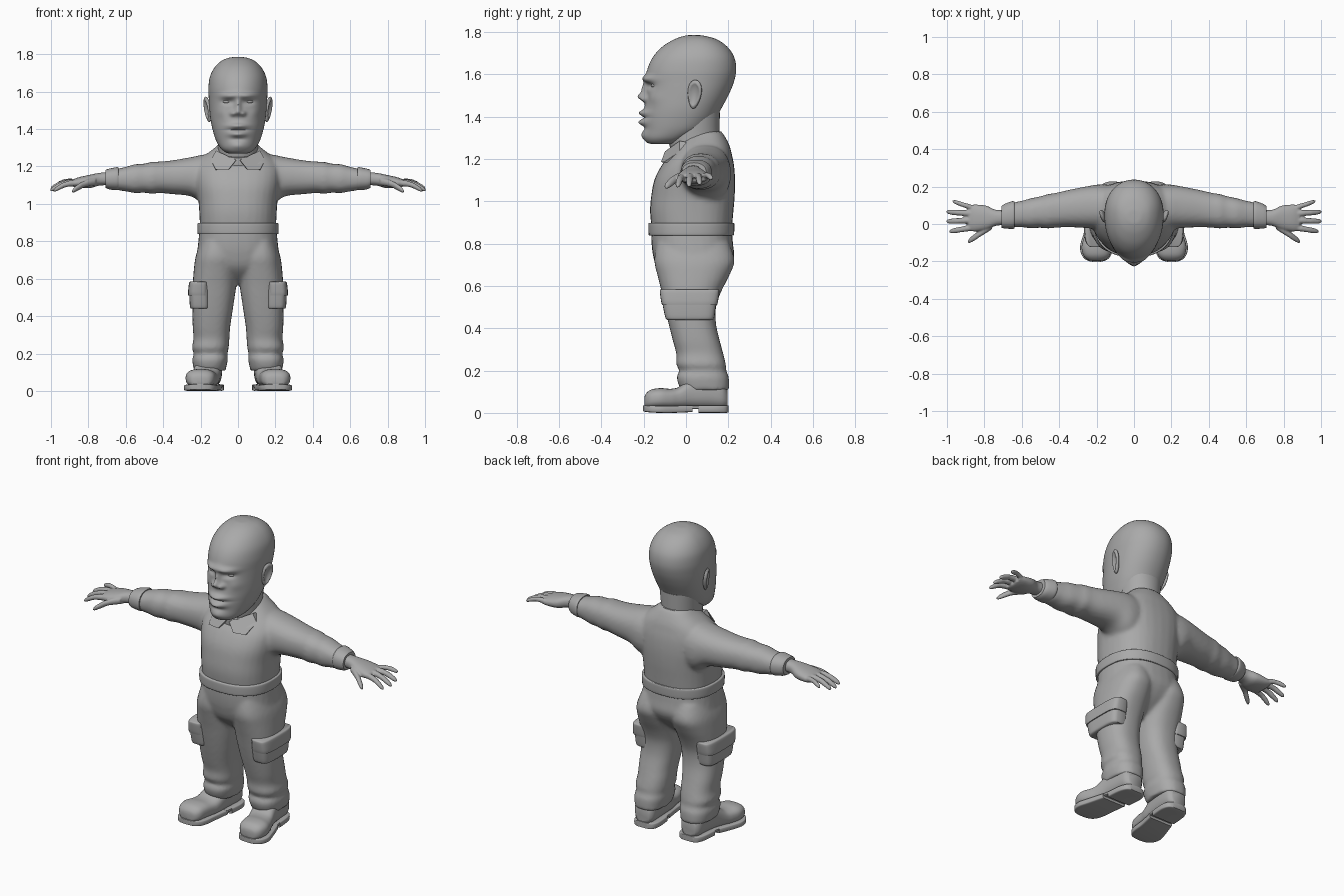
import bpy, bmesh, math
from mathutils import Vector, Matrix

grey = bpy.data.materials.new("plain grey")
grey.diffuse_color = (0.4, 0.4, 0.4, 1)


def spline(rows, steps):
    """Smoothly resample rows of numbers."""
    out, n = [], len(rows)
    for i in range(n - 1):
        p0, p1 = rows[max(i - 1, 0)], rows[i]
        p2, p3 = rows[i + 1], rows[min(i + 2, n - 1)]
        for k in range(steps):
            t = k / steps
            out.append([0.5 * (2 * b + (c - a) * t + (2 * a - 5 * b + 4 * c - d) * t * t
                               + (3 * b - a - 3 * c + d) * t ** 3)
                        for a, b, c, d in zip(p0, p1, p2, p3)])
    return out + [list(rows[-1])]


def loft(bm, axis, rows, e=2.3, seg=32, steps=4, mid=0.5, side=1):
    """Skin rings (position, a0, a1, b0, b1) along an axis; a, b are the other two axes in order."""
    rings = []
    for p, a0, a1, b0, b1 in spline(rows, steps):
        ring = []
        bc = b0 + (b1 - b0) * mid
        for i in range(seg):
            t = 2 * math.pi * i / seg
            c, s = math.cos(t), math.sin(t)
            a = (a0 + a1) / 2 + (a1 - a0) / 2 * math.copysign(abs(c) ** (2 / e), c)
            b = bc + ((b1 - bc) if s > 0 else (bc - b0)) * math.copysign(abs(s) ** (2 / e), s)
            co = {"x": (p, a, b), "y": (a, p, b), "z": (a, b, p)}[axis]
            ring.append(bm.verts.new((co[0] * side, co[1], co[2])))
        rings.append(ring)
    for r, q in zip(rings, rings[1:]):
        for i in range(seg):
            j = (i + 1) % seg
            bm.faces.new((r[i], r[j], q[j], q[i]))
    bm.faces.new(rings[0])
    bm.faces.new(rings[-1])


def finish(name, bm, voxel=None, smooth=3, angle=40):
    bmesh.ops.recalc_face_normals(bm, faces=bm.faces)
    me = bpy.data.meshes.new(name)
    bm.to_mesh(me)
    bm.free()
    ob = bpy.data.objects.new(name, me)
    bpy.context.collection.objects.link(ob)
    me.materials.append(grey)
    bpy.ops.object.select_all(action='DESELECT')
    ob.select_set(True)
    bpy.context.view_layer.objects.active = ob
    if voxel:   # fuse overlapping lofts into one soft skin
        m = ob.modifiers.new("fuse", 'REMESH')
        m.mode, m.voxel_size, m.use_smooth_shade = 'VOXEL', voxel, True
        s = ob.modifiers.new("soften", 'SMOOTH')
        s.factor, s.iterations = 0.5, smooth
    else:
        bpy.ops.object.shade_smooth_by_angle(angle=math.radians(angle))
    return ob


# Head: egg-shaped loft, then soft bumps for the face
bm = bmesh.new()
head = [(1.27, .05, -.16, -.06), (1.278, .07, -.185, -.02), (1.30, .095, -.197, .03),
        (1.34, .118, -.197, .10), (1.39, .134, -.195, .14), (1.44, .145, -.192, .168),
        (1.50, .152, -.187, .20), (1.56, .156, -.187, .225), (1.62, .158, -.183, .237),
        (1.68, .150, -.157, .228), (1.73, .125, -.112, .195), (1.765, .088, -.055, .145),
        (1.782, .045, -.005, .085), (1.785, .012, .025, .05)]
loft(bm, "z", [(z, -w, w, f, b) for z, w, f, b in head], e=2.1, seg=128, steps=8, mid=0.56)
# |x|, z, spread x, spread z, height
bumps = [(.05, 1.578, .045, .016, .020), (0, 1.585, .035, .02, .010),     # brows
         (.056, 1.545, .030, .014, -.016),                                # eye sockets
         (0, 1.53, .014, .035, .022), (0, 1.492, .020, .02, .034),        # nose
         (.028, 1.483, .014, .013, .024), (0, 1.40, .065, .045, .012),    # nostrils, muzzle
         (0, 1.418, .050, .012, .020), (0, 1.372, .042, .013, .022),      # lips
         (0, 1.395, .055, .005, -.012), (0, 1.345, .04, .01, -.006),      # mouth line
         (.095, 1.49, .03, .03, .008), (0, 1.312, .045, .022, .012)]      # cheeks, chin
for v in bm.verts:
    if v.co.y < 0:
        x, z = abs(v.co.x), v.co.z
        d = sum(h * math.exp(-((x - a) / sa) ** 2 - ((z - c) / sc) ** 2)
                for a, c, sa, sc, h in bumps)
        v.co.y -= d * min(1, -v.co.y / 0.06)
finish("head", bm, angle=80)

# Eyes and ears
bm = bmesh.new()
for s in (1, -1):
    bmesh.ops.create_uvsphere(bm, u_segments=20, v_segments=12, radius=1,
        matrix=Matrix.Translation((s * .056, -.141, 1.547)) @ Matrix.Diagonal((.027, .024, .013, 1)))
finish("eyes", bm)

bm = bmesh.new()
for s in (1, -1):
    place = (Matrix.Translation((s * .163, .04, 1.505)) @ Matrix.Rotation(s * -.35, 4, 'Z')
             @ Matrix.Rotation(s * .12, 4, 'Y') @ Matrix.Rotation(-.15, 4, 'X'))
    new = bmesh.ops.create_uvsphere(bm, u_segments=32, v_segments=24, radius=1)["verts"]
    for v in new:
        r = math.hypot(v.co.y, v.co.z)
        x = v.co.x * .016
        if v.co.x * s > 0 and r < .75:      # hollow of the ear
            x = s * (.010 * (r / .75) ** 2 - .002)
        taper = .8 + .2 * v.co.z
        v.co = place @ Vector((x, v.co.y * .042 * taper, v.co.z * .069))
finish("ears", bm, angle=70)

# Neck
bm = bmesh.new()
loft(bm, "z", [(1.15, -.10, .10, -.05, .15), (1.25, -.106, .106, -.075, .155),
               (1.32, -.108, .108, -.085, .158), (1.42, -.115, .115, -.06, .16)], e=2.1)
finish("neck", bm)

# Shirt: torso and both sleeves fused
bm = bmesh.new()
torso = [(.87, .203, -.162, .217), (.95, .207, -.17, .224), (1.02, .212, -.165, .23),
         (1.10, .225, -.15, .232), (1.17, .23, -.115, .227), (1.22, .215, -.075, .217),
         (1.26, .175, -.045, .207), (1.30, .125, -.01, .188), (1.33, .09, .03, .168)]
loft(bm, "z", [(z, -w, w, f, b) for z, w, f, b in torso], e=2.4)
for s in (1, -1):
    loft(bm, "x", [(.06, -.01, .2, 1.02, 1.26), (.17, -.03, .212, .995, 1.265),
                   (.25, -.022, .202, 1.04, 1.25), (.35, -.017, .182, 1.052, 1.233),
                   (.42, -.02, .166, 1.058, 1.226), (.46, -.024, .16, 1.054, 1.225),
                   (.50, -.02, .148, 1.06, 1.215), (.55, -.023, .138, 1.058, 1.212),
                   (.60, -.017, .124, 1.067, 1.198), (.64, -.017, .116, 1.073, 1.188),
                   (.68, -.01, .10, 1.09, 1.175)], side=s)
finish("shirt", bm, voxel=.011, smooth=5)

# Sleeve cuffs
bm = bmesh.new()
for s in (1, -1):
    loft(bm, "x", [(.638, -.022, .118, 1.075, 1.193), (.65, -.026, .122, 1.073, 1.196),
                   (.69, -.024, .108, 1.078, 1.188), (.708, -.020, .096, 1.086, 1.182)], side=s)
finish("sleeve_cuffs", bm)

# Hands: palm, four fingers and a thumb fused
fingers = [(.86, .085, 1.115, .97, .122, 1.105, .013), (.86, .055, 1.118, 1.003, .065, 1.082, .015),
           (.86, .02, 1.118, 1.004, .014, 1.072, .015), (.86, -.018, 1.112, .987, -.04, 1.07, .015),
           (.76, -.008, 1.12, .888, -.095, 1.066, .018)]
bm = bmesh.new()
for s in (1, -1):
    loft(bm, "x", [(.68, -.005, .075, 1.10, 1.17), (.74, -.01, .076, 1.098, 1.166),
                   (.79, -.032, .098, 1.085, 1.156), (.85, -.04, .104, 1.085, 1.143),
                   (.885, -.035, .10, 1.092, 1.13)], side=s)
    for x0, y0, z0, x1, y1, z1, r in fingers:
        rows = []
        for t, k in ((0, 1.15), (.3, 1.1), (.5, .98), (.65, 1.02), (.88, .85), (.97, .55), (1, .25)):
            x, y, z = x0 + (x1 - x0) * t, y0 + (y1 - y0) * t, z0 + (z1 - z0) * t
            z += .012 * math.sin(math.pi * t)      # knuckle bend
            rows.append((x, y - r * k, y + r * k, z - r * k, z + r * k))
        loft(bm, "x", rows, e=2, seg=16, steps=3, side=s)
finish("hands", bm, voxel=.005, smooth=3)

# Collar: tilted band and two pointed wings
bm = bmesh.new()
loft(bm, "z", [(1.235, -.15, .15, -.085, .19), (1.265, -.136, .136, -.088, .18),
               (1.295, -.118, .118, -.088, .166)], e=2.1, seg=48)
for v in bm.verts:
    v.co.z += .33 * (v.co.y - .06)
finish("collar_band", bm)
bm = bmesh.new()
for s in (1, -1):
    front = [(.01, -.10, 1.235), (.05, -.118, 1.185), (.12, -.105, 1.185),
             (.145, -.03, 1.235), (.118, -.03, 1.285)]
    a = [bm.verts.new((x * s, y, z)) for x, y, z in front]
    b = [bm.verts.new((x * s, y + .03, z - .005)) for x, y, z in front]
    bm.faces.new(a)
    bm.faces.new(b)
    for i in range(5):
        j = (i + 1) % 5
        bm.faces.new((a[i], a[j], b[j], b[i]))
finish("collar_wings", bm)

# Belt
bm = bmesh.new()
loft(bm, "z", [(.838, -.212, .212, -.172, .222), (.845, -.217, .217, -.177, .227),
               (.89, -.217, .217, -.178, .229), (.898, -.213, .213, -.174, .226)], e=2.4, seg=48)
finish("belt", bm)

# Trousers: hips and both legs fused
bm = bmesh.new()
hips = [(.88, .204, -.165, .215), (.80, .212, -.163, .222), (.73, .217, -.153, .226),
        (.66, .19, -.128, .185), (.60, .11, -.07, .12), (.57, .04, -.02, .08)]
loft(bm, "z", [(z, -w, w, f, b) for z, w, f, b in hips], e=2.4)
for s in (1, -1):
    loft(bm, "z", [(.80, .01, .20, -.14, .205), (.72, .002, .226, -.15, .23),
                   (.65, .002, .236, -.135, .205), (.57, .008, .242, -.115, .165),
                   (.50, .018, .242, -.10, .142), (.42, .03, .243, -.082, .142),
                   (.34, .042, .242, -.062, .16), (.28, .046, .238, -.046, .176),
                   (.23, .05, .246, -.046, .188), (.20, .056, .236, -.032, .19),
                   (.17, .054, .244, -.044, .202), (.13, .062, .24, -.034, .204),
                   (.108, .066, .236, -.02, .204)], e=2.4, side=s)
finish("trousers", bm, voxel=.011, smooth=4)

# Cargo pockets with flaps
bm = bmesh.new()
for s in (1, -1):
    loft(bm, "z", [(.44, .155, .250, -.09, .128), (.452, .15, .257, -.098, .134),
                   (.51, .15, .26, -.11, .142), (.56, .15, .258, -.118, .15)], e=4, side=s)
    loft(bm, "z", [(.51, .155, .266, -.113, .147), (.53, .155, .267, -.118, .152),
                   (.575, .155, .262, -.124, .158), (.584, .16, .255, -.12, .154)], e=4, side=s)
finish("cargo_pockets", bm)

# Boots
bm = bmesh.new()
for s in (1, -1):
    loft(bm, "y", [(-.197, .18, .222, .035, .07), (-.19, .15, .25, .025, .09),
                   (-.165, .128, .272, .02, .11), (-.12, .118, .28, .02, .117),
                   (-.07, .11, .266, .02, .114), (-.03, .10, .25, .02, .125),
                   (.03, .092, .234, .02, .17), (.11, .086, .225, .02, .19),
                   (.17, .09, .216, .02, .165), (.195, .11, .195, .03, .11)], e=2.6, side=s)
finish("boots", bm, angle=60)

# Soles with separate heels
bm = bmesh.new()
for s in (1, -1):
    loft(bm, "y", [(-.202, .178, .225, .008, .036), (-.192, .145, .256, .005, .036),
                   (-.165, .122, .28, .002, .035), (-.12, .11, .288, 0, .034),
                   (-.06, .104, .272, 0, .034), (.03, .088, .243, .004, .036)], e=7, side=s)
    loft(bm, "y", [(.02, .09, .24, .018, .036), (.07, .082, .232, .018, .036)], e=7, side=s)
    loft(bm, "y", [(.06, .08, .235, 0, .036), (.14, .074, .228, 0, .036),
                   (.185, .086, .212, 0, .036), (.2, .112, .19, .002, .036)], e=7, side=s)
finish("boot_soles", bm)
